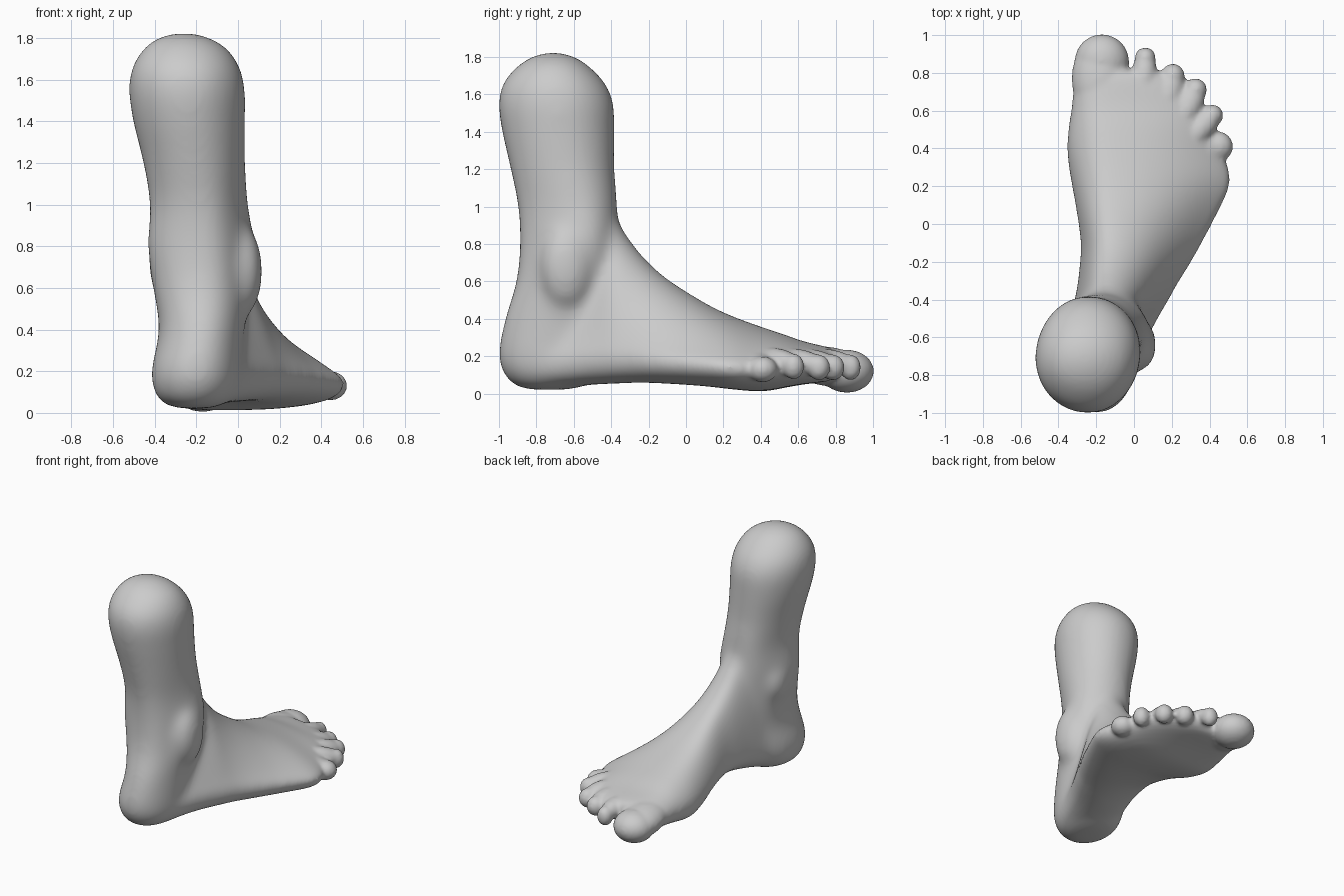
import bpy, bmesh
from math import sin, cos, pi, radians, exp
from mathutils import Matrix, Vector

cube = bpy.data.objects.get("Cube")
if cube:
    bpy.data.objects.remove(cube, do_unlink=True)

SEGMENTS = 40
bm = bmesh.new()


def resample(rows, steps=5):
    """Smooth spline through rows of section values."""
    out = []
    last = len(rows) - 1
    for i in range(last):
        a, b, c, d = (rows[min(max(i + k, 0), last)] for k in (-1, 0, 1, 2))
        for s in range(steps):
            t = s / steps
            out.append([q + t / 2 * (r - p + t * (2*p - 5*q + 4*r - e + t * (3*q - p - 3*r + e)))
                        for p, q, r, e in zip(a, b, c, d)])
    return out + [rows[-1]]


def loft(rows, section):
    rings = []
    for row in resample(rows):
        rings.append([bm.verts.new(section(row, 2 * pi * i / SEGMENTS)) for i in range(SEGMENTS)])
    for a, b in zip(rings, rings[1:]):
        for i in range(SEGMENTS):
            j = (i + 1) % SEGMENTS
            bm.faces.new((a[i], a[j], b[j], b[i]))
    bm.faces.new(rings[0][::-1])
    bm.faces.new(rings[-1])


def power(v, e):
    return abs(v) ** e * (1 if v >= 0 else -1)


def leg_section(row, a):
    z, x0, x1, y0, y1 = row
    # the ankle is skewed: fuller at inner back and outer front
    skew = 1 + sin(2 * a) * (0.02 + 0.13 * exp(-((z - 0.83) / 0.3) ** 2))
    return ((x0 + x1) / 2 + (x1 - x0) / 2 * cos(a) * skew,
            (y0 + y1) / 2 + (y1 - y0) / 2 * sin(a), z)


def foot_section(row, a):
    y, x0, x1, crest, z0, z1, mid, arch = row
    c, s = cos(a), sin(a)
    side = (x1 - crest) if c > 0 else (crest - x0)
    if s >= 0:
        # long outer slope, rounder inner side
        slope = 2.5 - 1.8 * max(0, y) if c > 0 else 1.3
        return (crest + side * c, y, mid + (z1 - mid) * s ** slope)
    x = crest + side * power(c, 0.75)
    inner = max(0, min(1, (x1 - x) / (x1 - x0)))
    return (x, y, mid + (z0 + arch * inner ** 3 - mid) * power(-s, 0.7))


def blob(centre, radii, yaw=0, pitch=0):
    m = (Matrix.Translation(centre) @ Matrix.Rotation(radians(yaw), 4, 'Z')
         @ Matrix.Rotation(radians(pitch), 4, 'X') @ Matrix.Diagonal((*radii, 1)))
    bmesh.ops.create_uvsphere(bm, u_segments=24, v_segments=16, radius=1, matrix=m)


def make_object(name):
    bmesh.ops.recalc_face_normals(bm, faces=bm.faces)
    mesh = bpy.data.meshes.new(name)
    bm.to_mesh(mesh)
    bm.clear()
    obj = bpy.data.objects.new(name, mesh)
    bpy.context.collection.objects.link(obj)
    return obj


def fuse(obj, voxel, iterations):
    remesh = obj.modifiers.new("fuse", 'REMESH')
    remesh.mode = 'VOXEL'
    remesh.voxel_size = voxel
    remesh.use_smooth_shade = True
    smooth = obj.modifiers.new("soften", 'SMOOTH')
    smooth.factor = 0.5
    smooth.iterations = iterations


# Rounded calf stump, ankle and heel: height, x range, y range
loft([
    (0.02, -0.29, -0.13, -0.85, -0.62),
    (0.05, -0.37, -0.05, -0.93, -0.52),
    (0.12, -0.41, 0.00, -0.985, -0.47),
    (0.22, -0.415, 0.015, -1.005, -0.43),
    (0.40, -0.38, 0.03, -0.97, -0.38),
    (0.60, -0.405, 0.06, -0.91, -0.37),
    (0.80, -0.425, 0.07, -0.89, -0.36),
    (1.00, -0.42, 0.045, -0.90, -0.365),
    (1.20, -0.455, 0.035, -0.94, -0.38),
    (1.40, -0.505, 0.035, -0.985, -0.38),
    (1.55, -0.525, 0.035, -1.005, -0.385),
    (1.66, -0.51, 0.01, -0.98, -0.43),
    (1.75, -0.455, -0.05, -0.905, -0.515),
    (1.80, -0.39, -0.13, -0.83, -0.59),
    (1.825, -0.31, -0.21, -0.75, -0.67),
], leg_section)

# Instep and ball: y, x range, crest x, bottom, top, widest height, arch
loft([
    (-0.80, -0.36, 0.00, -0.19, 0.03, 0.38, 0.20, 0.0),
    (-0.65, -0.35, 0.055, -0.18, 0.035, 0.62, 0.20, 0.0),
    (-0.52, -0.34, 0.12, -0.17, 0.04, 0.80, 0.21, 0.03),
    (-0.40, -0.315, 0.19, -0.16, 0.04, 0.97, 0.21, 0.08),
    (-0.32, -0.30, 0.235, -0.155, 0.04, 0.86, 0.21, 0.11),
    (-0.22, -0.29, 0.30, -0.15, 0.04, 0.73, 0.20, 0.13),
    (-0.10, -0.285, 0.37, -0.14, 0.035, 0.62, 0.19, 0.14),
    (0.10, -0.315, 0.475, -0.14, 0.025, 0.49, 0.17, 0.10),
    (0.24, -0.34, 0.525, -0.14, 0.015, 0.42, 0.155, 0.04),
    (0.40, -0.36, 0.475, -0.14, 0.01, 0.36, 0.15, 0.0),
    (0.52, -0.35, 0.44, -0.15, 0.03, 0.32, 0.155, 0.0),
    (0.63, -0.335, 0.385, -0.16, 0.05, 0.28, 0.16, 0.0),
    (0.74, -0.325, 0.28, -0.16, 0.06, 0.255, 0.16, 0.0),
    (0.82, -0.31, 0.15, -0.16, 0.07, 0.235, 0.16, 0.0),
], foot_section)

# Ankle bones
blob((0.025, -0.64, 0.68), (0.095, 0.14, 0.22))
blob((-0.345, -0.60, 0.71), (0.085, 0.13, 0.16))

# Blend the body, then add crisp toes to the blended surface
body = make_object("foot_body")
fuse(body, 0.018, 45)
blended = bpy.data.meshes.new_from_object(body.evaluated_get(bpy.context.evaluated_depsgraph_get()))
bpy.data.objects.remove(body, do_unlink=True)
bm.from_mesh(blended)
bpy.data.meshes.remove(blended)

# Big toe with its rounded pad
blob((-0.18, 0.76, 0.145), (0.15, 0.23, 0.105), 3, -8)
blob((-0.17, 0.86, 0.12), (0.145, 0.145, 0.115))

# Smaller toes fan out to the side: tip position, yaw, width
for x, y, z, yaw, r in ((0.06, 0.88, 0.14, -4, 0.056), (0.205, 0.785, 0.14, -14, 0.064),
                        (0.325, 0.71, 0.14, -24, 0.062), (0.415, 0.575, 0.145, -42, 0.058),
                        (0.445, 0.41, 0.13, -72, 0.08)):
    back = Matrix.Rotation(radians(yaw), 3, 'Z') @ Vector((0, -0.08, 0.03))
    blob(Vector((x, y, z)) + back, (r * 1.15, 0.14, 0.06), yaw, -16)
    blob((x, y, z), (r, r, 0.07), yaw)

foot = make_object("foot")
bm.free()
fuse(foot, 0.013, 8)

# One grey skin
mat = bpy.data.materials.new("plain grey")
mat.use_nodes = True
colour = (0.6, 0.6, 0.6, 1)
mat.diffuse_color = colour
mat.node_tree.nodes["Principled BSDF"].inputs["Base Color"].default_value = colour
foot.data.materials.append(mat)
